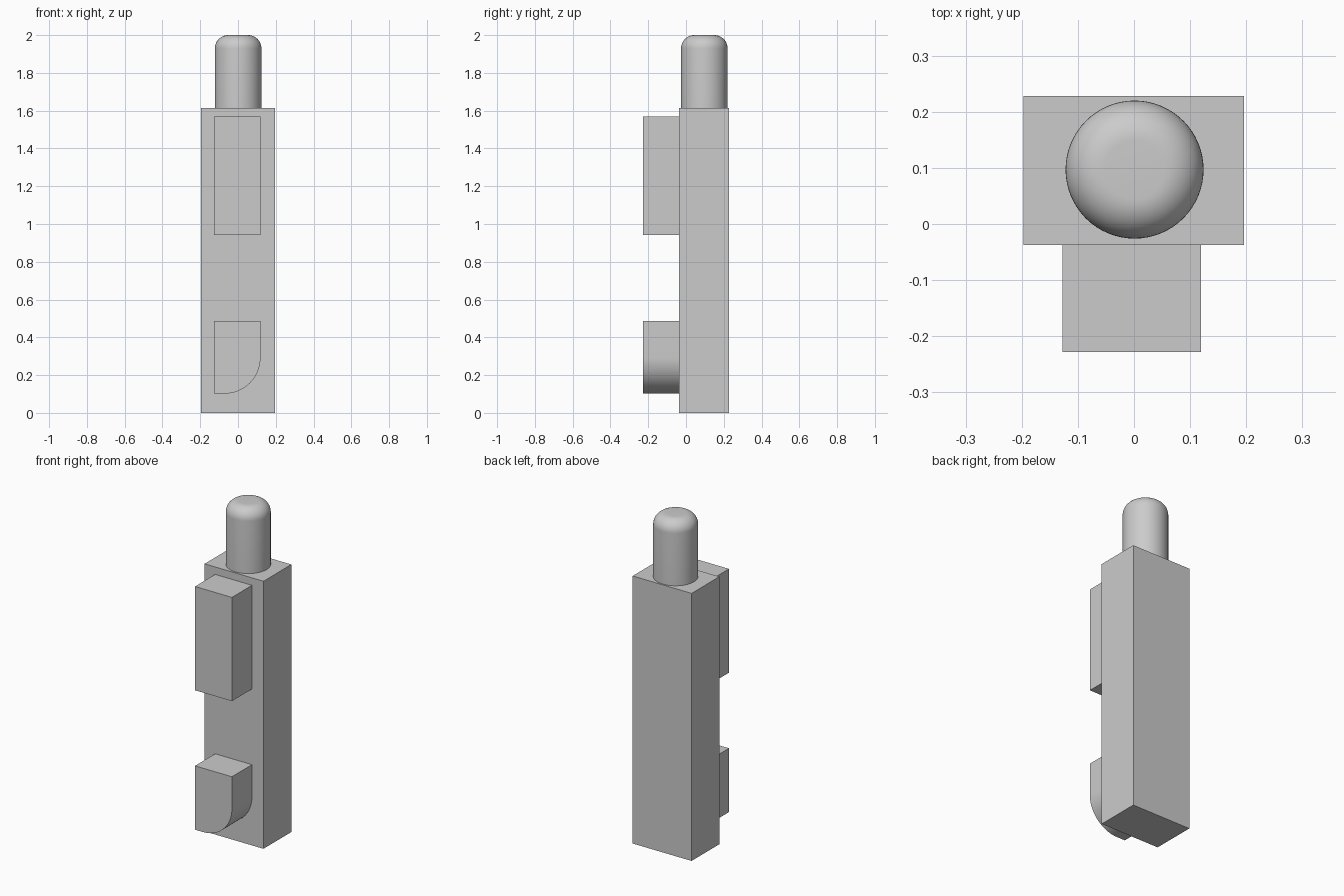
import bpy
import bmesh
from math import sin, cos, pi

cube = bpy.data.objects.get("Cube")
if cube:
    bpy.data.objects.remove(cube, do_unlink=True)

GREY = (0.6, 0.6, 0.6, 1.0)
grey = bpy.data.materials.new("plain_grey")
grey.use_nodes = True
grey.diffuse_color = GREY
grey.node_tree.nodes["Principled BSDF"].inputs["Base Color"].default_value = GREY


def finish(name, bm):
    """Turn a bmesh into a smooth-by-angle object."""
    bmesh.ops.recalc_face_normals(bm, faces=bm.faces)
    mesh = bpy.data.meshes.new(name)
    bm.to_mesh(mesh)
    bm.free()
    mesh.materials.append(grey)
    obj = bpy.data.objects.new(name, mesh)
    bpy.context.collection.objects.link(obj)
    bpy.ops.object.select_all(action='DESELECT')
    obj.select_set(True)
    bpy.context.view_layer.objects.active = obj
    bpy.ops.object.shade_smooth_by_angle(angle=pi / 6)
    return obj


def prism(name, outline, y0, y1):
    """Extrude an x-z outline from y0 to y1."""
    bm = bmesh.new()
    face = bm.faces.new([bm.verts.new((x, y0, z)) for x, z in outline])
    ext = bmesh.ops.extrude_face_region(bm, geom=[face])
    verts = [v for v in ext["geom"] if isinstance(v, bmesh.types.BMVert)]
    bmesh.ops.translate(bm, verts=verts, vec=(0, y1 - y0, 0))
    return finish(name, bm)


def rect(x0, x1, z0, z1):
    return [(x0, z0), (x1, z0), (x1, z1), (x0, z1)]


def arc(cx, cz, r, a0, a1, steps):
    angles = [a0 + (a1 - a0) * i / steps for i in range(steps + 1)]
    return [(cx + r * cos(a), cz + r * sin(a)) for a in angles]


# Main bar
FRONT, MID, BACK = -0.228, -0.037, 0.228
prism("main_bar", rect(-0.197, 0.196, 0, 1.614), MID, BACK)

# Front blocks: a plain upper one and a lower one with a rounded corner
LEFT, RIGHT = -0.127, 0.119
prism("upper_block", rect(LEFT, RIGHT, 0.943, 1.569), FRONT, MID)
R, BOTTOM, TOP = 0.19, 0.102, 0.487
corner = arc(RIGHT - R, BOTTOM + R, R, -pi / 2, 0, 24)
prism("lower_block", [(LEFT, BOTTOM)] + corner + [(RIGHT, TOP), (LEFT, TOP)], FRONT, MID)

# Round pin with a filleted top, spun from a profile
PIN_R, FILLET = 0.123, 0.07
PIN_X, PIN_Y = 0.001, 0.097
profile = [(0, 1.614), (PIN_R, 1.614)]
profile += arc(PIN_R - FILLET, 2 - FILLET, FILLET, 0, pi / 2, 12)
profile.append((0, 2))
bm = bmesh.new()
points = [bm.verts.new((PIN_X + r, PIN_Y, z)) for r, z in profile]
edges = [bm.edges.new(pair) for pair in zip(points, points[1:])]
bmesh.ops.spin(bm, geom=points + edges, cent=(PIN_X, PIN_Y, 0), axis=(0, 0, 1),
               angle=2 * pi, steps=64, use_duplicate=False)
bmesh.ops.remove_doubles(bm, verts=bm.verts, dist=0.0001)
finish("top_pin", bm)
